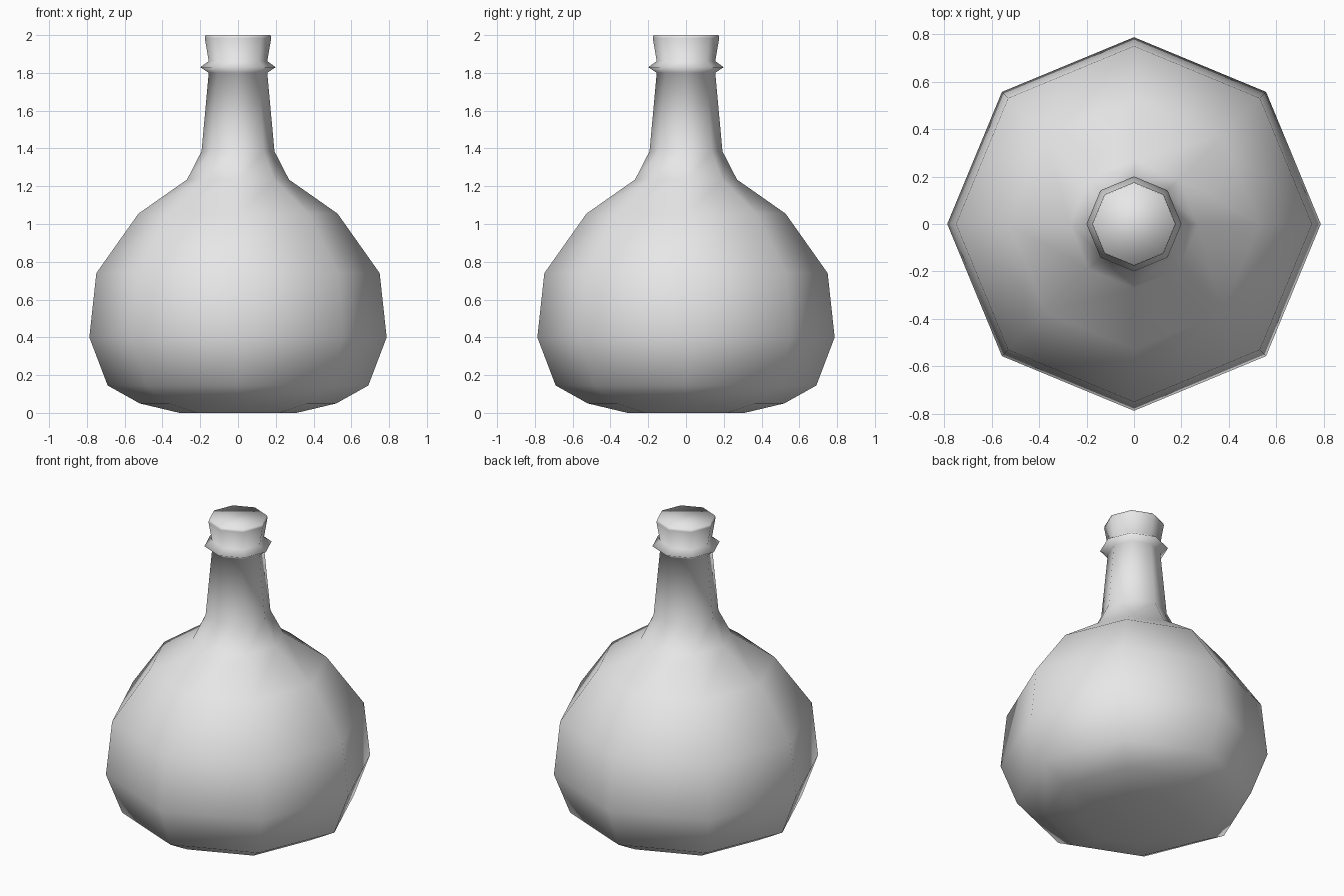
import bpy
import bmesh
from math import cos, sin, tau

cube = bpy.data.objects.get("Cube")
if cube:
    bpy.data.objects.remove(cube, do_unlink=True)

SIDES = 8

# Plain grey glass
grey = bpy.data.materials.new("plain_grey")
grey.use_nodes = True
grey.diffuse_color = (0.8, 0.8, 0.8, 1)
grey.node_tree.nodes["Principled BSDF"].inputs["Base Color"].default_value = (0.8, 0.8, 0.8, 1)


def lathe(name, profile):
    """Turn a (radius, height) profile into a closed, smooth-shaded solid."""
    bm = bmesh.new()
    rings = []
    for r, z in profile:
        rings.append([bm.verts.new((r * cos(tau * i / SIDES), r * sin(tau * i / SIDES), z))
                      for i in range(SIDES)])
    for low, high in zip(rings, rings[1:]):
        for i in range(SIDES):
            j = (i + 1) % SIDES
            bm.faces.new((low[i], low[j], high[j], high[i]))
    bm.faces.new(rings[0][::-1])
    bm.faces.new(rings[-1])
    for face in bm.faces:
        face.smooth = True
    mesh = bpy.data.meshes.new(name)
    bm.to_mesh(mesh)
    bm.free()
    mesh.materials.append(grey)
    obj = bpy.data.objects.new(name, mesh)
    bpy.context.collection.objects.link(obj)
    return obj


# Rounded belly, shoulder, tapering neck, collar ring and flared mouth
belly = [(0.31, 0), (0.52, 0.05), (0.69, 0.145), (0.787, 0.4), (0.75, 0.74), (0.527, 1.055)]
neck = [(0.27, 1.235), (0.193, 1.385), (0.155, 1.8)]
mouth = [(0.2, 1.83), (0.155, 1.862), (0.176, 1.985), (0.172, 2.0)]
lathe("bottle", belly + neck + mouth)
